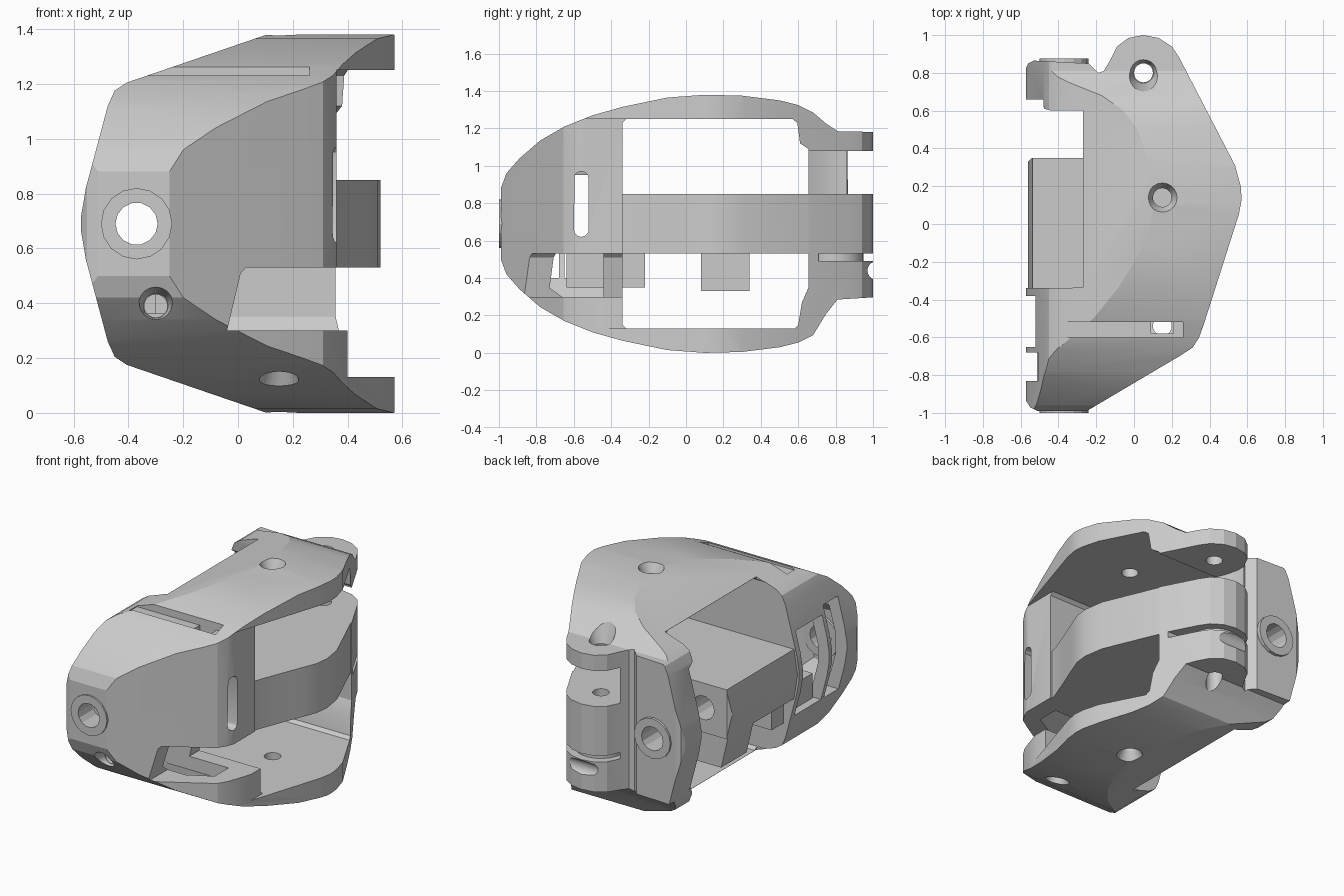
import bpy, bmesh, math

if "Cube" in bpy.data.objects:
    bpy.data.objects.remove(bpy.data.objects["Cube"])

H = 1.38


def finish(bm, name):
    me = bpy.data.meshes.new(name)
    bm.to_mesh(me)
    bm.free()
    ob = bpy.data.objects.new(name, me)
    bpy.context.collection.objects.link(ob)
    return ob


def prism(name, pts, axis, lo, hi):
    """Extrude a 2D outline along x (pts are y,z), y (x,z) or z (x,y)."""
    place = {'x': lambda a, b, c: (c, a, b),
             'y': lambda a, b, c: (a, c, b),
             'z': lambda a, b, c: (a, b, c)}[axis]
    bm = bmesh.new()
    n = len(pts)
    low = [bm.verts.new(place(a, b, lo)) for a, b in pts]
    top = [bm.verts.new(place(a, b, hi)) for a, b in pts]
    bm.faces.new(low)
    bm.faces.new(top)
    for i in range(n):
        j = (i + 1) % n
        bm.faces.new((low[i], low[j], top[j], top[i]))
    bmesh.ops.recalc_face_normals(bm, faces=bm.faces)
    return finish(bm, name)


def box(x0, x1, y0, y1, z0, z1):
    return prism('block', [(x0, y0), (x1, y0), (x1, y1), (x0, y1)], 'z', z0, z1)


def rod(axis, a, b, lo, hi, r0, r1=None, n=20):
    """Cylinder or cone along an axis; (a, b) is its centre in the other two."""
    r1 = r0 if r1 is None else r1
    ob = prism('rod', [(a + r0 * math.cos(math.tau * i / n), b + r0 * math.sin(math.tau * i / n))
                       for i in range(n)], axis, lo, hi)
    for v in list(ob.data.vertices)[n:]:
        k = v.index - n
        p = (a + r1 * math.cos(math.tau * k / n), b + r1 * math.sin(math.tau * k / n))
        v.co = {'x': (hi, *p), 'y': (p[0], hi, p[1]), 'z': (*p, hi)}[axis]
    return ob


def combine(ob, other, op):
    m = ob.modifiers.new(op, 'BOOLEAN')
    m.object, m.operation, m.solver = other, op, 'EXACT'
    bpy.context.view_layer.objects.active = ob
    bpy.ops.object.modifier_apply(modifier=m.name)
    bpy.data.objects.remove(other)


def carve(name, xy, yz, xz):
    """Solid whose three silhouettes are the given outlines."""
    ob = prism(name, xy, 'z', -0.2, 1.6)
    combine(ob, prism('side', yz, 'x', -1, 1), 'INTERSECT')
    combine(ob, prism('front', xz, 'y', -1.2, 1.2), 'INTERSECT')
    return ob


def mirrored(pts):
    return pts + [(a, H - b) for a, b in reversed(pts)]


def cut(other):
    combine(shell, other, 'DIFFERENCE')


def add(other):
    combine(shell, other, 'UNION')


# outer palm shell
top_outline = [(-.575, -.93), (-.55, -.97), (-.51, -.99), (-.25, -.99), (.24, -.70), (.31, -.655),
               (.345, -.60), (.37, -.53), (.555, .05), (.57, .13), (.565, .20), (.535, .31), (.24, .88),
               (.20, .94), (.13, .985), (.05, 1.0), (-.03, .985), (-.09, .94), (-.13, .86),
               (-.16, .81), (-.19, .80), (-.24, .85), (-.53, .865), (-.56, .85), (-.575, .82)]
side_outline = mirrored([(-.99, .88), (-.96, .96), (-.89, 1.04), (-.78, 1.135), (-.65, 1.21),
                         (-.5, 1.27), (-.34, 1.315), (-.1, 1.365), (.1, 1.38), (.3, 1.375),
                         (.5, 1.35), (.6, 1.325), (.68, 1.285), (.75, 1.225), (.81, 1.185), (1.05, 1.18)])
# the lower knuckle sits a little higher than the mirror image of the upper one
side_outline = [(a, {.195: .285, .2: .30, .155: .21}.get(round(b, 3), b)) for a, b in side_outline]
front_outline = mirrored([(-.572, .72), (-.555, .82), (-.475, 1.12), (-.45, 1.175), (-.405, 1.205),
                          (.12, 1.385), (.6, 1.385)])
shell = carve('palm_shell', top_outline, side_outline, front_outline)

# hollow behind the front cover
cut(carve('front_hollow',
          [(-.49, -.86), (-.3, -.88), (.24, -.58), (.24, -.44), (-.49, -.44)],
          mirrored([(-.9, .82), (-.8, .98), (-.65, 1.09), (-.43, 1.17)]),
          mirrored([(-.50, .72), (-.40, 1.09), (.0, 1.24), (.4, 1.25)])))

# main palm opening, with tapered rear corners
cut(prism('opening', [(-.34, .15), (-.32, .13), (.58, .13), (.60, .15), (.62, .27), (.655, .35),
                      (.655, 1.09), (.61, 1.12), (.595, 1.23), (.57, 1.25), (-.32, 1.25), (-.34, 1.23)],
          'x', -1, 1))
cut(box(-1, -.27, -.335, .60, -.1, 1.5))
cut(box(-1, -.48, .55, .66, -.1, 1.5))
# open side beside the front cover
cut(box(.36, 1, -.75, .1, .30, 1.25))
cut(box(.40, 1, -.75, .1, .13, .31))
# window in the front cover and its side slot
cut(prism('window', [(-.04, .30), (.6, .30), (.6, .53), (.03, .53), (.01, .51)], 'y', -1.2, -.3))
slot = [(-.56 + .04 * math.cos(t), (.93 if t < math.pi else .66) + .04 * math.sin(t))
        for t in [math.pi * i / 6 for i in range(6)] + [math.pi * (1 + i / 6) for i in range(7)]]
cut(prism('slot', slot, 'x', .1, .6))
# windows on the thumb side of the front hollow
cut(box(-.8, -.42, -.83, -.68, .40, 1.0))
cut(box(-.8, -.42, -.65, -.38, .40, .95))
# groove across the top
cut(box(-.36, .26, -.60, -.52, 1.215, 1.5))
cut(box(.09, .21, -.58, -.52, 1.1, 1.5))

# centre bar with thumb block, its feet, trimmed to the slanted thumb side
bar = prism('centre_bar', [(-.60, -.38), (.34, -.38), (.36, -.30), (.41, -.17), (.47, -.02), (.51, .08),
                           (.52, .17), (.50, .30), (.335, .69), (-.10, .69), (-.16, .56), (-.265, .35),
                           (-.54, .35), (-.56, .33), (-.57, .30), (-.57, -.33)], 'z', .53, .85)
combine(bar, box(-.56, -.28, .08, .34, .33, .56), 'UNION')
combine(bar, box(-.46, -.30, -.64, -.22, .35, .56), 'UNION')
combine(bar, prism('trim', [(-.562, .69), (-.535, .86), (-.5, 1.0), (1, 1.0), (1, .2), (-.46, .2),
                            (-.535, .52)], 'y', -1.2, 1.2), 'INTERSECT')
add(bar)

# gaps between the three knuckle lugs; the lower one is only a groove around a core
cut(prism('gap', [(-.06, .6), (-.11, .72), (-.13, .8), (-.13, 1.1), (.6, 1.1), (.6, .6)], 'z', .85, 1.08))
groove = prism('groove', [(-.13, .72), (-.13, 1.1), (.6, 1.1), (.6, .70)], 'z', .49, .53)
combine(groove, rod('z', .05, .80, .4, .6, .15), 'DIFFERENCE')
cut(groove)
cut(rod('x', 1.02, .44, -.1, .5, .05))

# bosses and the long bore through shell and thumb block
add(rod('y', -.37, .69, -1.0, -.85, .13, n=16))
add(rod('y', -.37, .69, .72, .875, .13, n=16))
cut(rod('y', -.37, .69, -1.1, 1.1, .077, n=14))

# countersunk screw holes
cut(rod('z', .05, .80, -.1, 1.5, .05))
cut(rod('z', .05, .80, 1.14, 1.30, .055, .11))
for z0, z1, r0, r1 in ((1.31, 1.40, .045, .088), (-.02, .07, .088, .045)):
    cut(rod('z', .15, .14, z0, z1, r0, r1))
cut(rod('z', .15, .14, 1.2, 1.5, .05))
cut(rod('z', .15, .14, -.1, .2, .05))
cut(rod('z', .15, -.54, -.1, .4, .05))
cut(rod('z', .15, -.54, .0, .18, .12, .05))
cut(rod('y', -.30, .39, -1.1, -.75, .042))
cut(rod('y', -.30, .39, -1.0, -.87, .075, .045))

# shading
bpy.ops.object.select_all(action='DESELECT')
shell.select_set(True)
bpy.context.view_layer.objects.active = shell
bpy.ops.object.shade_smooth_by_angle(angle=math.radians(20))
